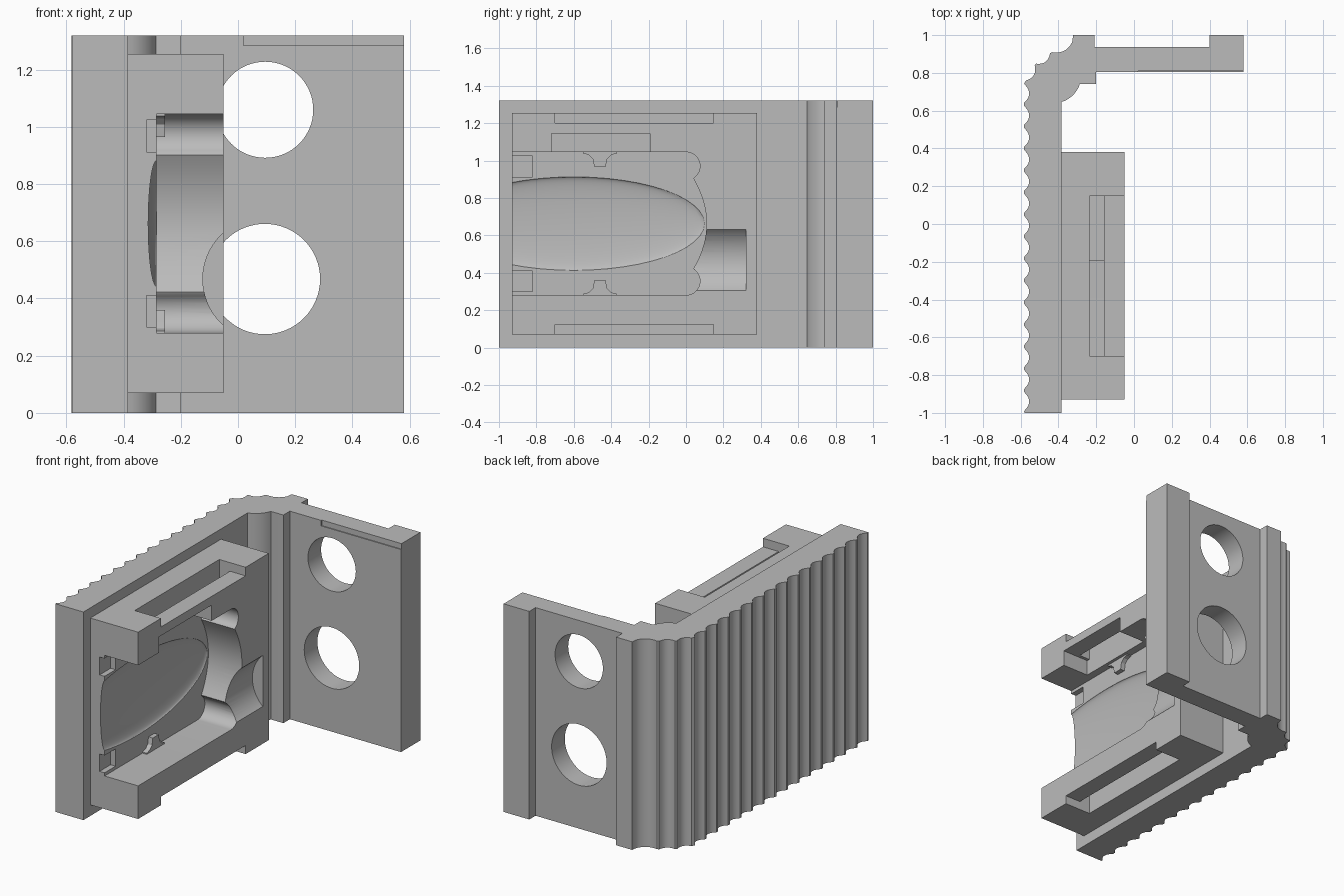
import bpy, bmesh, math
from mathutils import Vector

if "Cube" in bpy.data.objects:
    bpy.data.objects.remove(bpy.data.objects["Cube"])

grey = bpy.data.materials.new("plain_grey")
grey.diffuse_color = (0.5, 0.5, 0.5, 1)
grey.use_nodes = True
grey.node_tree.nodes["Principled BSDF"].inputs["Base Color"].default_value = grey.diffuse_color


def make(name, bm):
    bmesh.ops.recalc_face_normals(bm, faces=bm.faces)
    me = bpy.data.meshes.new(name)
    bm.to_mesh(me)
    bm.free()
    me.materials.append(grey)
    ob = bpy.data.objects.new(name, me)
    bpy.context.collection.objects.link(ob)
    return ob


def prism(name, pts, start, move):
    """Extrude a closed profile; start maps a 2D point to 3D."""
    bm = bmesh.new()
    f = bm.faces.new([bm.verts.new(start(*p)) for p in pts])
    r = bmesh.ops.extrude_face_region(bm, geom=[f])
    bmesh.ops.translate(bm, vec=Vector(move),
                        verts=[v for v in r["geom"] if isinstance(v, bmesh.types.BMVert)])
    return make(name, bm)


def box(name, x0, x1, y0, y1, z0, z1):
    return prism(name, [(x0, y0), (x1, y0), (x1, y1), (x0, y1)],
                 lambda x, y: (x, y, z0), (0, 0, z1 - z0))


def arc(cx, cy, r, a0, a1, n):
    return [(cx + r * math.cos(math.radians(a0 + (a1 - a0) * i / n)),
             cy + r * math.sin(math.radians(a0 + (a1 - a0) * i / n))) for i in range(n + 1)]


def hole(cx, cz, r, y0, y1):
    return prism("cutter", arc(cx, cz, r, 0, 354.375, 63),
                 lambda x, z: (x, y0, z), (0, y1 - y0, 0))


def cut(ob, cutter):
    cutter.hide_render = True
    m = ob.modifiers.new("cut", "BOOLEAN")
    m.operation, m.solver, m.object = "DIFFERENCE", "EXACT", cutter
    bpy.context.view_layer.objects.active = ob
    bpy.ops.object.modifier_apply(modifier=m.name)
    bpy.data.objects.remove(cutter)


def smooth(ob):
    bpy.ops.object.select_all(action="DESELECT")
    ob.select_set(True)
    bpy.context.view_layer.objects.active = ob
    bpy.ops.object.shade_smooth_by_angle(angle=math.radians(25))


def scallop(a, b, depth, n=8):
    """Concave groove from a to b, sunk to the right of travel."""
    a, b = Vector(a), Vector(b)
    d = b - a
    side = Vector((d.y, -d.x)).normalized()
    return [tuple(a + d * (i / n) + side * depth * (1 - (2 * i / n - 1) ** 2))
            for i in range(n + 1)]


# Angled bracket: grooved side wall, rounded corner, ribbed back plate
H = 1.32
pts = [(-0.385, -1.0), (-0.58, -1.0)]
pitch = 0.1165
for k in range(15):
    y = -0.998 + k * pitch
    pts += scallop((-0.582, y + 0.008), (-0.582, y + pitch - 0.008), 0.027)
tips = [(-0.575, 0.755), (-0.523, 0.845), (-0.44, 0.907), (-0.322, 0.965)]
for a, b in zip(tips, tips[1:]):
    d = (Vector(b) - Vector(a)).normalized() * 0.006
    pts += scallop(Vector(a) + d, Vector(b) - d, 0.022)
pts += [(-0.322, 1.0), (-0.21, 1.0), (-0.21, 0.937), (0.4, 0.937), (0.4, 1.0),
        (0.58, 1.0), (0.58, 0.805), (-0.2, 0.805), (-0.2, 0.74), (-0.285, 0.74)]
pts += arc(-0.425, 0.785, 0.145, -18, -74, 8)
pts += [(-0.385, 0.64)]
bracket = prism("bracket", pts, lambda x, y: (x, y, 0), (0, 0, H))
cut(bracket, hole(0.095, 1.06, 0.168, 0.7, 1.1))
cut(bracket, hole(0.094, 0.468, 0.193, 0.7, 1.1))
cut(bracket, box("cutter", 0.02, 0.7, 0.7, 0.811, 1.285, 1.4))
smooth(bracket)

# Holder block on the side wall
holder = box("holder", -0.39, -0.05, -0.93, 0.38, 0.07, 1.255)

# Pocket open to the front and side: two rounded channels and a bowed end
mid = 0.6625
low = [(-1.1, 0.28), (-0.6, 0.28)] + arc(0, 0.355, 0.075, -90, 55, 14)
bow = [(0.04 + 0.07 * (1 - ((i - 8) / 8) ** 2), mid + 0.24 * (i - 8) / 8)
       for i in range(17)]
high = [(y, 2 * mid - z) for y, z in reversed(low)]
cut(holder, prism("cutter", low + bow + high, lambda y, z: (-0.285, y, z), (0.4, 0, 0)))

# Shallow dish in the pocket floor
bm = bmesh.new()
bmesh.ops.create_uvsphere(bm, u_segments=48, v_segments=24, radius=1)
for v in bm.verts:
    v.co = Vector((-0.284 + 0.034 * v.co.x, -0.6 + 0.7 * v.co.y, mid + 0.25 * v.co.z))
cut(holder, make("cutter", bm))

# Small floor notches at the open end
for z0, z1 in ((0.3, 0.41), (0.912, 1.025)):
    cut(holder, box("cutter", -0.32, -0.27, -1.0, -0.82, z0, z1))

# Side scoop in line with the lower hole
cut(holder, hole(0.094, 0.468, 0.217, 0.02, 0.32))

# Edge recesses and slots, top and bottom
for s in (1, -1):
    def span(a, b):
        c = 0.6625
        return sorted((c + s * a, c + s * b))
    cut(holder, box("cutter", -0.235, 0.0, -0.70, 0.148, *span(0.538, 0.7)))
    cut(holder, box("cutter", -0.235, -0.16, -0.70, 0.148, *span(0.45, 0.6)))
# Window above the pocket
cut(holder, box("cutter", -0.235, 0.0, -0.72, -0.192, 1.0, 1.145))
smooth(holder)

# Flared locating tabs on both pocket walls
for name, wall, s in (("lower_tab", 0.275, 1), ("upper_tab", 1.05, -1)):
    right = [(0.09, 0.0), (0.09, 0.012), (0.06, 0.02), (0.038, 0.042), (0.03, 0.085)]
    prof = right + [(-a, b) for a, b in reversed(right)]
    tab = prism(name, prof, lambda a, b: (-0.33, -0.46 + a, wall + s * b), (0.075, 0, 0))
    smooth(tab)
